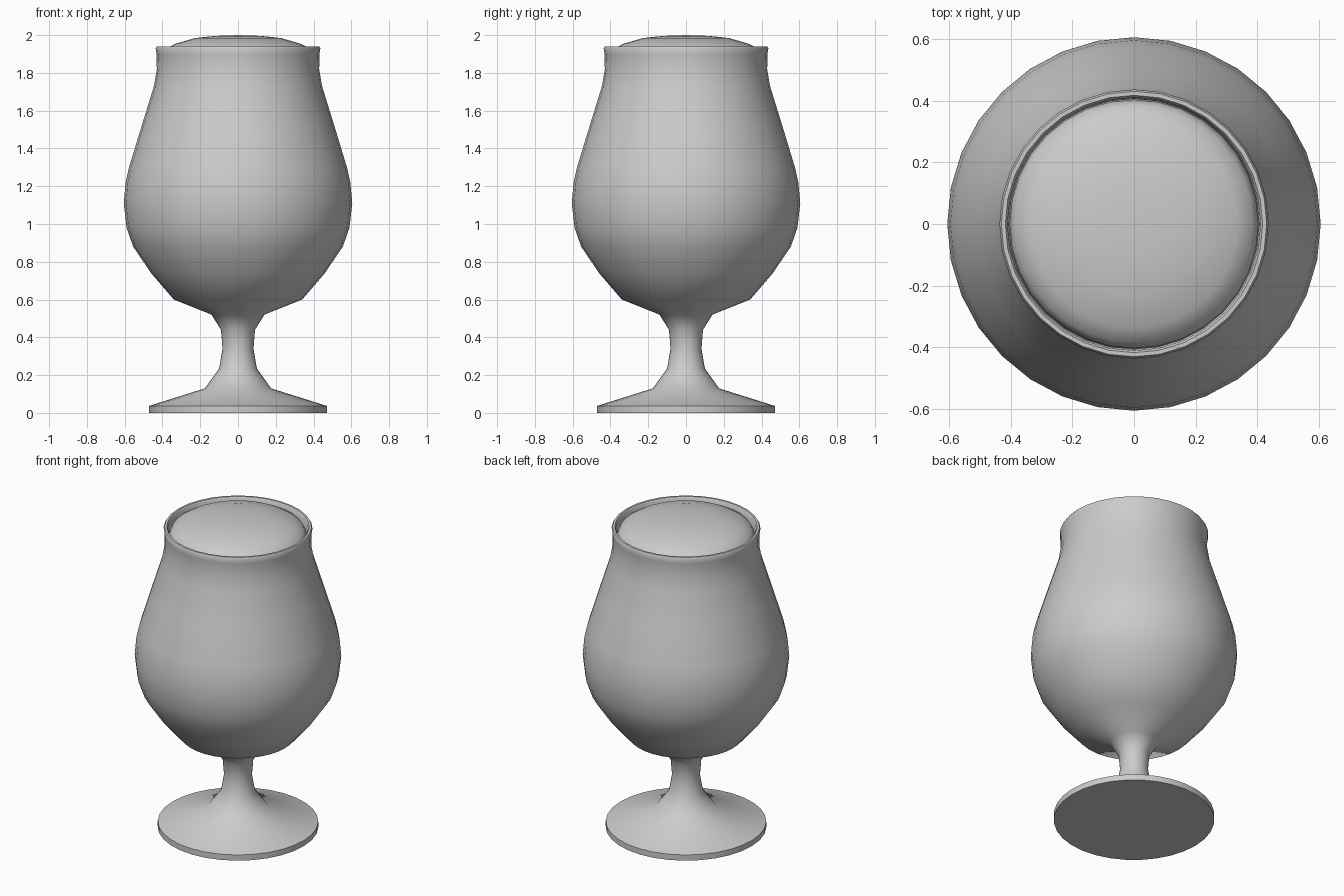
import bpy, bmesh
from math import cos, sin, radians, tau

if "Cube" in bpy.data.objects:
    bpy.data.objects.remove(bpy.data.objects["Cube"])

SEG = 32


def lathe(name, profile, angle=40):
    """Revolve (radius, z) points about z; radius 0 makes a pole."""
    bm = bmesh.new()
    rings = []
    for r, z in profile:
        if r == 0:
            rings.append([bm.verts.new((0, 0, z))] * SEG)
        else:
            rings.append([bm.verts.new((r * cos(tau * i / SEG), r * sin(tau * i / SEG), z))
                          for i in range(SEG)])
    for a, b in zip(rings, rings[1:]):
        for i in range(SEG):
            j = (i + 1) % SEG
            bm.faces.new(list(dict.fromkeys((a[i], a[j], b[j], b[i]))))
    bmesh.ops.recalc_face_normals(bm, faces=bm.faces)
    mesh = bpy.data.meshes.new(name)
    bm.to_mesh(mesh)
    bm.free()
    obj = bpy.data.objects.new(name, mesh)
    bpy.context.collection.objects.link(obj)
    bpy.ops.object.select_all(action='DESELECT')
    obj.select_set(True)
    bpy.context.view_layer.objects.active = obj
    bpy.ops.object.shade_smooth_by_angle(angle=radians(angle))
    return obj


# Bowl wall, shared by glass and drink
bowl = [(0.34, 0.60), (0.46, 0.74), (0.555, 0.88), (0.59, 0.98), (0.605, 1.11),
        (0.595, 1.22), (0.577, 1.30), (0.51, 1.52), (0.445, 1.73), (0.43, 1.82)]
wall = 0.025

# Glass: foot, stem, outer bowl, rim, then inner bowl back down
foot_stem = [(0, 0), (0.47, 0), (0.47, 0.037), (0.175, 0.13), (0.10, 0.235),
             (0.082, 0.34), (0.09, 0.44), (0.14, 0.52)]
rim = [(0.431, 1.90), (0.436, 1.93), (0.43, 1.94), (0.417, 1.94), (0.41, 1.93)]
inner = [(r - wall, z + (0.02 if z < 0.8 else 0)) for r, z in reversed(bowl)]
lathe("glass", foot_stem + bowl + rim + inner + [(0.12, 0.56), (0, 0.55)], 50)

# Beer filling the bowl
beer = [(r - wall - 0.005, z + (0.025 if z < 0.8 else 0)) for r, z in bowl[:-1]]
lathe("beer", [(0, 0.56), (0.12, 0.57)] + beer + [(0, 1.73)])

# Domed foam head
lathe("foam", [(0, 1.73), (0.412, 1.735), (0.40, 1.82), (0.403, 1.89), (0.385, 1.925),
               (0.335, 1.953), (0.23, 1.984), (0.12, 1.996), (0, 2.0)], 50)
